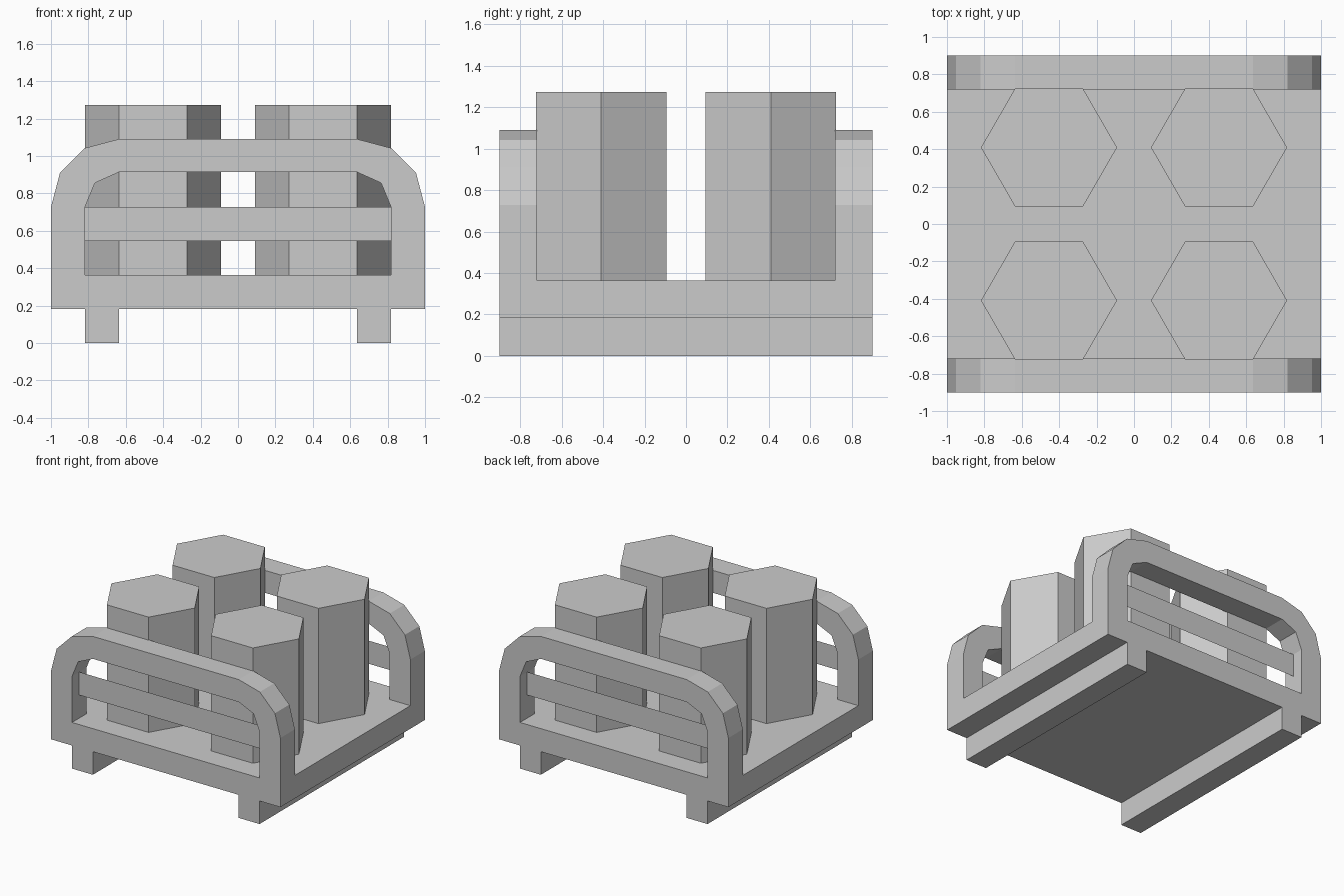
import bpy, bmesh
from math import radians
from mathutils import Matrix

if "Cube" in bpy.data.objects:
    bpy.data.objects.remove(bpy.data.objects["Cube"])

U = 2 / 11          # basic thickness of every board
DEPTH = 0.90        # half depth of the model


def finish(bm, name):
    bmesh.ops.recalc_face_normals(bm, faces=bm.faces)
    mesh = bpy.data.meshes.new(name)
    bm.to_mesh(mesh)
    bm.free()
    obj = bpy.data.objects.new(name, mesh)
    bpy.context.collection.objects.link(obj)
    return obj


def box(name, x0, x1, y0, y1, z0, z1):
    bm = bmesh.new()
    bmesh.ops.create_cube(bm, size=1)
    bmesh.ops.scale(bm, vec=(x1 - x0, y1 - y0, z1 - z0), verts=bm.verts)
    bmesh.ops.translate(bm, vec=((x0 + x1) / 2, (y0 + y1) / 2, (z0 + z1) / 2), verts=bm.verts)
    return finish(bm, name)


def arch(name, y0, y1):
    # matching outer and inner half profiles, mirrored to the other side
    outer = [(-1, 2 * U), (-1, 4 * U), (-0.952, 5 * U), (-0.82, 1.042), (-0.636, 6 * U)]
    inner = [(-0.818, 2 * U), (-0.818, 4 * U), (-0.765, 0.856), (-0.765, 0.856), (-0.636, 0.914)]
    outer += [(-x, z) for x, z in reversed(outer)]
    inner += [(-x, z) for x, z in reversed(inner)]
    bm = bmesh.new()
    rows = [[bm.verts.new((x, y, z)) for x, z in prof]
            for prof, y in ((outer, y0), (inner, y0), (inner, y1), (outer, y1))]
    for i in range(len(outer) - 1):
        for a, b in zip(rows, rows[1:] + rows[:1]):
            bm.faces.new((a[i], a[i + 1], b[i + 1], b[i]))
    bm.faces.new([r[0] for r in rows])
    bm.faces.new([r[-1] for r in rows])
    bmesh.ops.remove_doubles(bm, verts=bm.verts, dist=1e-4)
    return finish(bm, name)


def rail(name, y):
    # thin slat, a single sheet set in the middle of the arch
    bm = bmesh.new()
    w = 0.818
    bm.faces.new([bm.verts.new((x, y, z)) for x, z in
                  ((-w, 3 * U), (w, 3 * U), (w, 4 * U), (-w, 4 * U))])
    return finish(bm, name)


def canister(name, x, y):
    bm = bmesh.new()
    h = 5 * U
    bmesh.ops.create_cone(bm, cap_ends=True, segments=6, radius1=2 * U, radius2=2 * U, depth=h,
                          matrix=Matrix.Translation((x, y, 2 * U + h / 2)) @ Matrix.Rotation(radians(90), 4, 'Z'))
    # keep a corner pointing along x
    if max(v.co.x for v in bm.verts) - x < 2 * U - 0.01:
        bmesh.ops.rotate(bm, cent=(x, y, 0), matrix=Matrix.Rotation(radians(30), 3, 'Z'), verts=bm.verts)
    return finish(bm, name)


# Deck
box("deck", -1, 1, -DEPTH, DEPTH, U, 2 * U)

# Runners under the deck
for side, s in (("left", -1), ("right", 1)):
    xs = sorted((s * 0.636, s * 0.818))
    box("runner_" + side, *xs, -DEPTH, DEPTH, 0, U)

# End frames with a slat across each
for end, s in (("front", -1), ("back", 1)):
    ys = sorted((s * DEPTH, s * (DEPTH - 0.18)))
    arch("end_frame_" + end, *ys)
    rail("end_slat_" + end, s * (DEPTH - 0.09))

# Four hexagonal canisters
for sx, side in ((-1, "left"), (1, "right")):
    for sy, end in ((-1, "front"), (1, "back")):
        canister(f"canister_{end}_{side}", sx * 0.4545, sy * 0.409)
